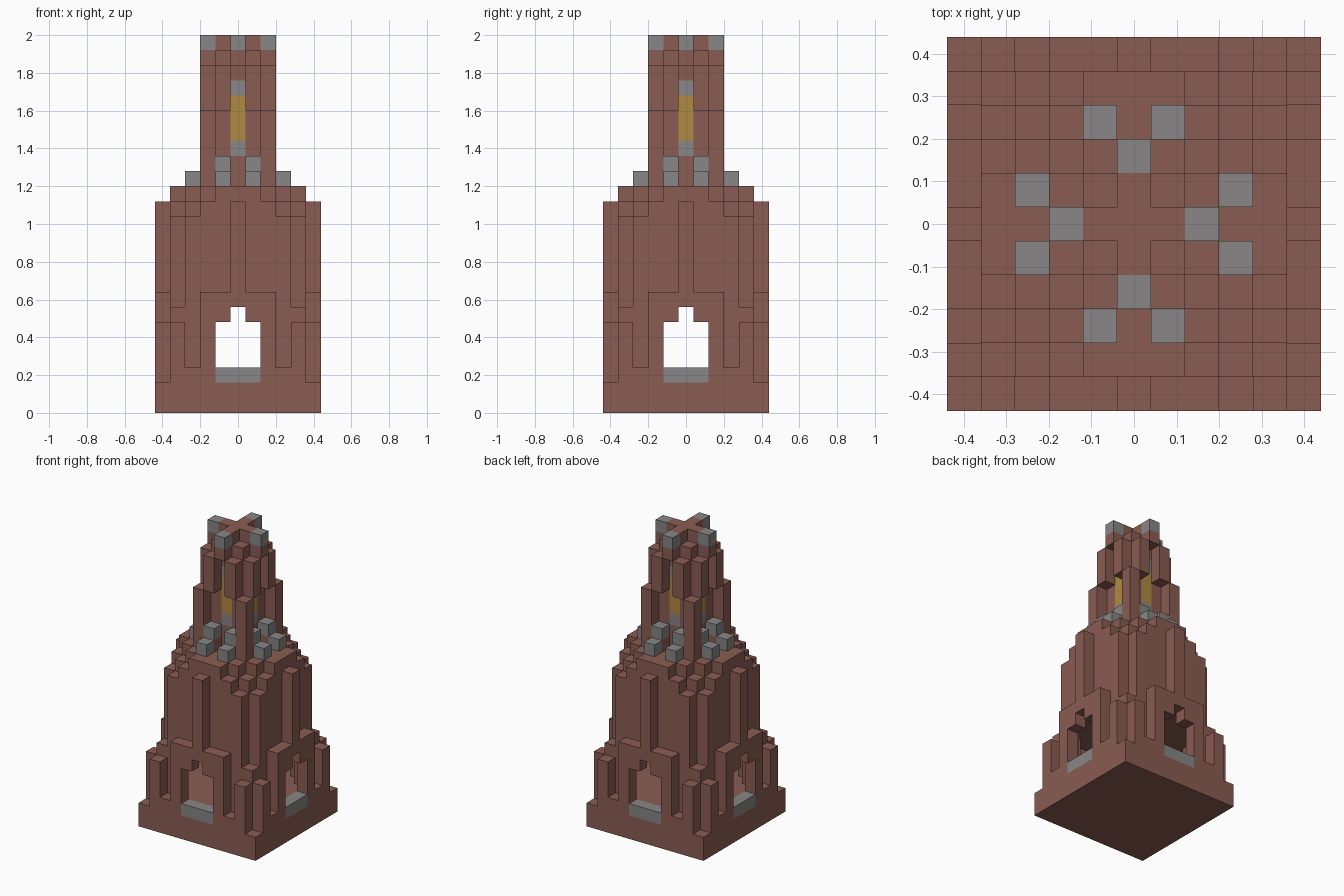
import bpy
import bmesh
from mathutils import Vector

cube = bpy.data.objects.get("Cube")
if cube:
    bpy.data.objects.remove(cube, do_unlink=True)

UNIT = 0.08          # edge length of one block
cells = {}           # (x, y, z) -> (part name, material name)


def material(name, color):
    mat = bpy.data.materials.new(name)
    mat.use_nodes = True
    mat.diffuse_color = color
    bsdf = next(n for n in mat.node_tree.nodes if n.type == "BSDF_PRINCIPLED")
    bsdf.inputs["Base Color"].default_value = color
    bsdf.inputs["Roughness"].default_value = 0.9
    return mat


materials = {
    "brick": material("brick", (0.255, 0.107, 0.085, 1)),
    "stone": material("stone", (0.246, 0.24, 0.236, 1)),
    "glass": material("amber glass", (0.434, 0.254, 0.055, 1)),
}


def mirrored(xs, ys, zs):
    """All blocks of a box of distances, repeated on the four sides."""
    for a in range(xs[0], xs[1] + 1):
        for b in range(ys[0], ys[1] + 1):
            for z in range(*zs):
                for x, y in ((a, b), (b, a)):
                    for sx in (-1, 1):
                        for sy in (-1, 1):
                            yield sx * x, sy * y, z


def fill(part, mat, xs, ys, zs):
    for c in mirrored(xs, ys, zs):
        cells[c] = (part, mat)


def carve(xs, ys, zs):
    for c in mirrored(xs, ys, zs):
        cells.pop(c, None)


# Plinth and lower hall with gate blocks and corner posts
fill("plinth", "brick", (0, 5), (0, 5), (0, 2))
fill("hall", "brick", (0, 4), (0, 4), (2, 7))
fill("hall", "brick", (0, 3), (5, 5), (2, 3))
fill("gatehouse", "brick", (0, 2), (5, 5), (2, 8))
fill("corner_posts", "brick", (4, 4), (5, 5), (2, 6))

# Hollow hall, doorways and sills
carve((0, 2), (0, 4), (3, 7))
carve((0, 3), (0, 3), (3, 7))
carve((0, 1), (5, 5), (3, 6))
carve((0, 0), (5, 5), (6, 7))
fill("door_sills", "stone", (0, 1), (5, 5), (2, 3))

# Main body, stepped towards the top
for half, depth, top in ((3, 4, 13), (2, 4, 14), (3, 3, 14), (1, 4, 15), (2, 3, 15)):
    fill("main_body", "brick", (0, half), (0, depth), (7, top))
fill("buttresses", "brick", (0, 0), (5, 5), (8, 14))

# Tower with corner piers and overhanging bays
fill("tower", "brick", (0, 1), (0, 1), (15, 24))
fill("tower", "brick", (1, 1), (2, 2), (15, 16))
fill("tower_piers", "brick", (2, 2), (2, 2), (15, 20))
fill("tower_bays", "brick", (1, 1), (2, 2), (20, 23))

# Cross-shaped crown
fill("crown", "brick", (0, 0), (2, 2), (23, 24))
fill("crown", "brick", (0, 0), (0, 1), (24, 25))
fill("crown_tips", "stone", (0, 0), (2, 2), (24, 25))

# Battlements at the tower foot
fill("battlements", "stone", (1, 1), (3, 3), (15, 16))
fill("battlements", "stone", (1, 1), (2, 2), (16, 17))

# Tower windows with stone sill and lintel
fill("window_frames", "stone", (0, 0), (1, 1), (17, 22))
fill("windows", "glass", (0, 0), (1, 1), (18, 21))


def build(part):
    """Mesh of a part, made of the block faces that are exposed."""
    bm = bmesh.new()
    corners = {}
    mat = None
    for cell, (owner, mat_name) in cells.items():
        if owner != part:
            continue
        mat = materials[mat_name]
        centre = Vector(cell) + Vector((0, 0, 0.5))
        for axis in range(3):
            for sign in (-1, 1):
                n = Vector((0, 0, 0))
                n[axis] = sign
                if tuple(int(v) for v in Vector(cell) + n) in cells:
                    continue
                u = Vector((0, 0, 0))
                u[(axis + 1) % 3] = 0.5
                v = n.cross(u)
                verts = []
                for p, q in ((-1, -1), (1, -1), (1, 1), (-1, 1)):
                    co = centre + n * 0.5 + u * p + v * q
                    key = tuple(round(2 * k) for k in co)
                    if key not in corners:
                        corners[key] = bm.verts.new(co * UNIT)
                    verts.append(corners[key])
                bm.faces.new(verts)
    mesh = bpy.data.meshes.new(part)
    bm.to_mesh(mesh)
    bm.free()
    mesh.materials.append(mat)
    obj = bpy.data.objects.new(part, mesh)
    bpy.context.collection.objects.link(obj)


for part_name in sorted({owner for owner, _ in cells.values()}):
    build(part_name)
